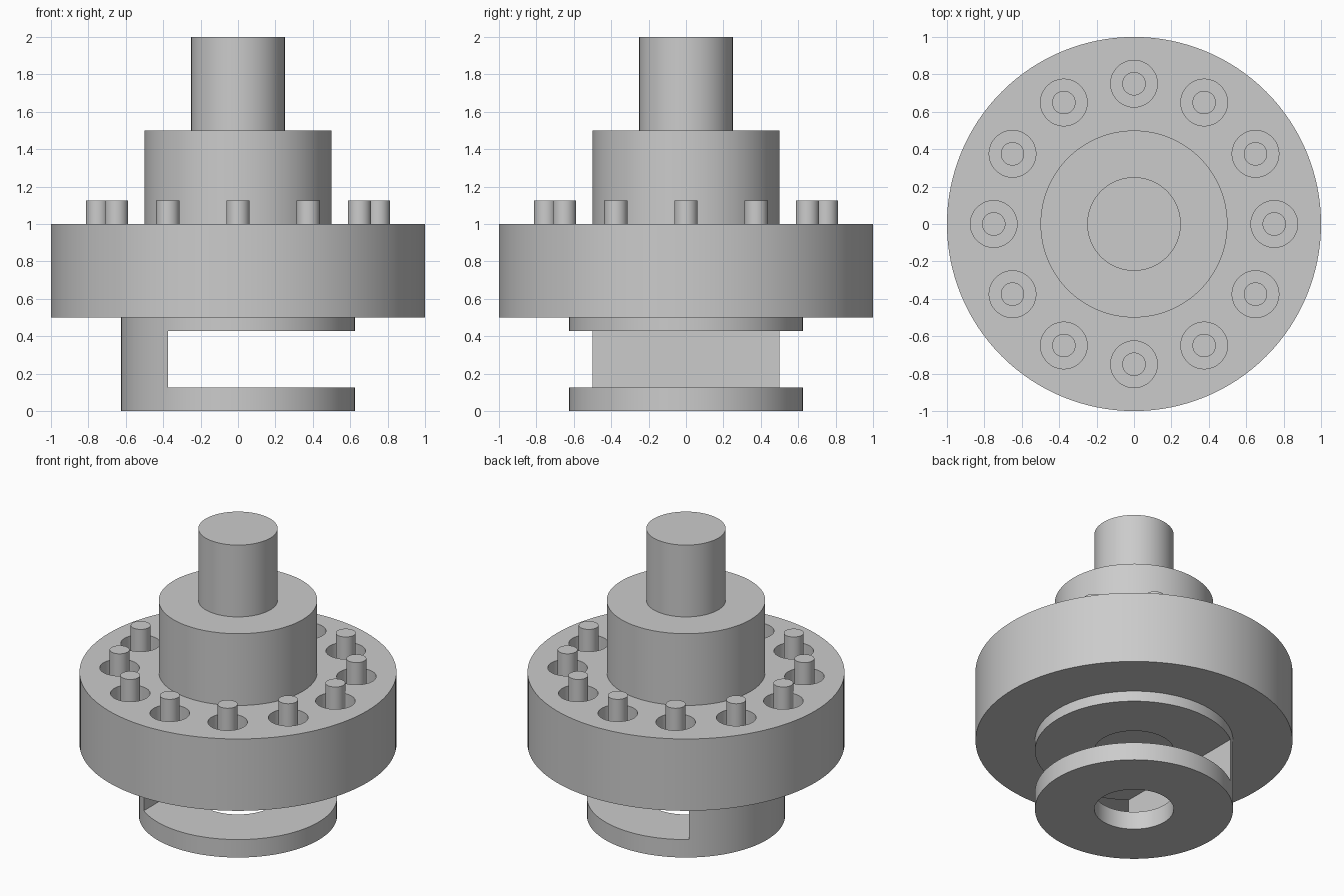
import bpy
import bmesh
import math
from mathutils import Matrix, Vector

cube = bpy.data.objects.get("Cube")
if cube:
    bpy.data.objects.remove(cube, do_unlink=True)

SEGMENTS = 128
PIN_COUNT = 12
PIN_CIRCLE = 0.75
POCKET_DEPTH = 0.125

# Single plain metal colour
steel = bpy.data.materials.new("plain_grey")
steel.use_nodes = True
steel.diffuse_color = (0.6, 0.6, 0.6, 1)
steel.node_tree.nodes["Principled BSDF"].inputs["Base Color"].default_value = steel.diffuse_color


def add_object(name, bm):
    bmesh.ops.recalc_face_normals(bm, faces=bm.faces)
    mesh = bpy.data.meshes.new(name)
    bm.to_mesh(mesh)
    bm.free()
    mesh.materials.append(steel)
    obj = bpy.data.objects.new(name, mesh)
    bpy.context.collection.objects.link(obj)
    return obj


def lathe(name, profile):
    bm = bmesh.new()
    verts = [bm.verts.new((r, 0, z)) for r, z in profile]
    edges = [bm.edges.new(pair) for pair in zip(verts, verts[1:])]
    bmesh.ops.spin(bm, geom=verts + edges, axis=(0, 0, 1), cent=(0, 0, 0),
                   angle=math.tau, steps=SEGMENTS)
    bmesh.ops.remove_doubles(bm, verts=bm.verts, dist=1e-4)
    return add_object(name, bm)


def ring_of_cylinders(name, radius, bottom, top):
    bm = bmesh.new()
    for i in range(PIN_COUNT):
        spot = Matrix.Rotation(math.tau * i / PIN_COUNT, 4, "Z") @ Vector(
            (PIN_CIRCLE, 0, (bottom + top) / 2))
        bmesh.ops.create_cone(bm, cap_ends=True, segments=48, radius1=radius,
                              radius2=radius, depth=top - bottom,
                              matrix=Matrix.Translation(spot))
    return add_object(name, bm)


def cut(target, cutter):
    mod = target.modifiers.new(cutter.name, "BOOLEAN")
    mod.operation = "DIFFERENCE"
    mod.solver = "EXACT"
    mod.object = cutter
    cutter.hide_render = True
    cutter.hide_viewport = True


# Stepped body: bored collar, wide flange, hub and shaft
body = lathe("stepped_body", [
    (0, 0.5), (0.25, 0.5), (0.25, 0), (0.625, 0), (0.625, 0.5), (1, 0.5),
    (1, 1), (0.5, 1), (0.5, 1.5), (0.25, 1.5), (0.25, 2), (0, 2)])

# Side slot through the collar, leaving a web on the right
bm = bmesh.new()
bmesh.ops.create_cube(bm, size=1, matrix=Matrix.Translation((0.225, 0, 0.276))
                      @ Matrix.Diagonal((1.2, 2, 0.302, 1)))
cut(body, add_object("slot_cutter", bm))

# Round pockets in the flange
cut(body, ring_of_cylinders("pocket_cutter", 0.125, 1 - POCKET_DEPTH, 1.1))

# Pins standing in the pockets
pins = ring_of_cylinders("pins", 0.0625, 1 - POCKET_DEPTH, 1.125)

# Apply the cuts, then smooth the round walls and keep the edges sharp
bpy.context.view_layer.update()
for obj in (body, pins):
    bpy.ops.object.select_all(action="DESELECT")
    obj.select_set(True)
    bpy.context.view_layer.objects.active = obj
    for mod in list(obj.modifiers):
        bpy.ops.object.modifier_apply(modifier=mod.name)
    bpy.ops.object.shade_smooth_by_angle(angle=math.radians(30))

for helper in ("slot_cutter", "pocket_cutter"):
    bpy.data.objects.remove(bpy.data.objects[helper], do_unlink=True)
